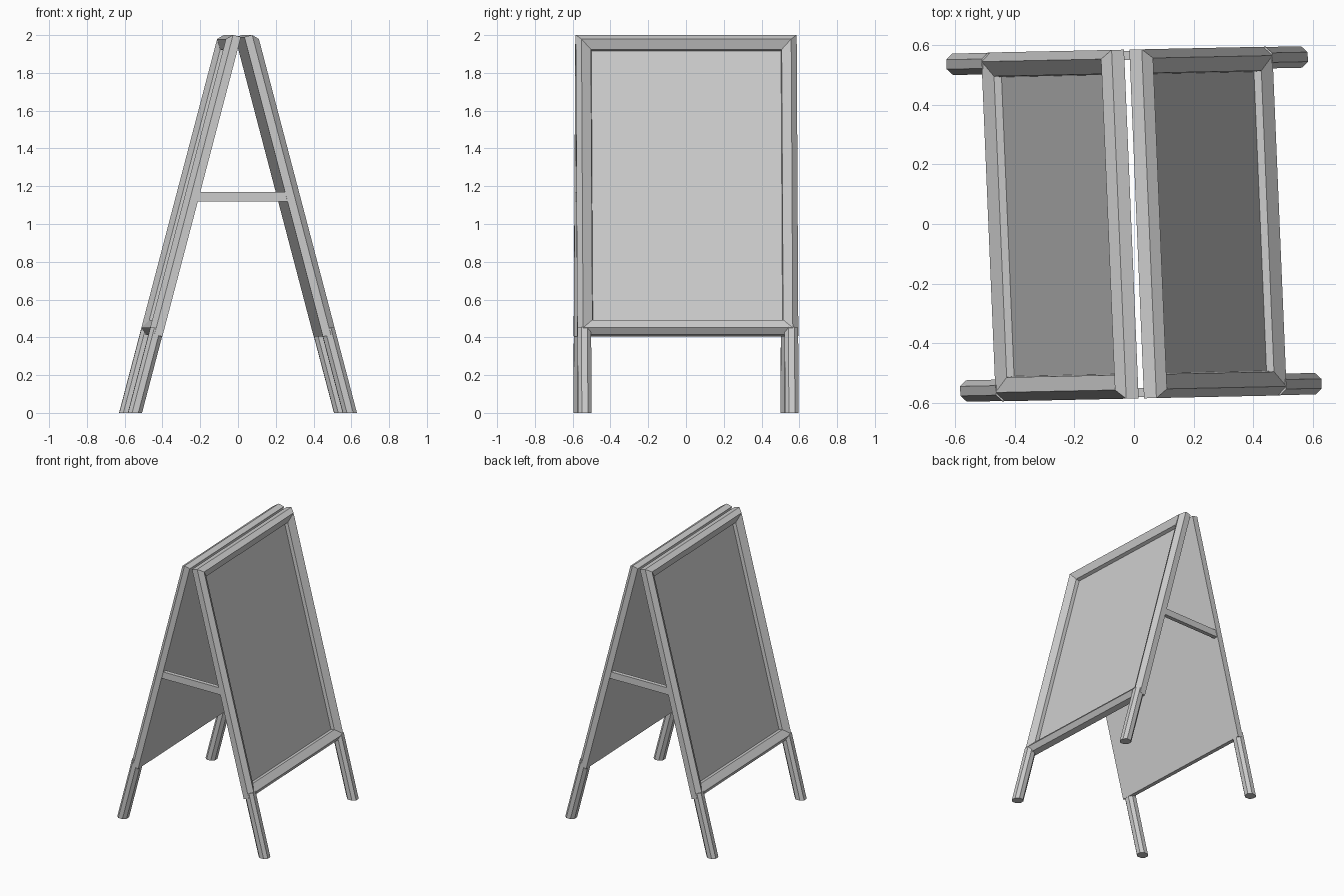
import bpy, bmesh, math
from mathutils import Matrix, Vector

if "Cube" in bpy.data.objects:
    bpy.data.objects.remove(bpy.data.objects["Cube"])

LEAN = math.radians(14.7)
C, S = math.cos(LEAN), math.sin(LEAN)
TOP_X, TOP_Z = 0.009, 1.99          # upper back corner of a board
HALF_W, LENGTH, DEPTH = 0.585, 1.64, 0.073

# the whole stand is turned and skewed slightly in plan
SKEW = Matrix(((1, -0.042, 0, 0), (0.021, 1, 0, 0), (0, 0, 1, 0), (0, 0, 0, 1)))


def slope(s, y, n):
    """Distance s down the board, y across, n outward from its back."""
    return Vector((TOP_X + s * S + n * C, y, TOP_Z - s * C + n * S))


def loft(name, rings, side):
    """Skin closed rings of points, cap both ends; side -1 turns it half round."""
    bm = bmesh.new()
    rows = [[bm.verts.new(SKEW @ Vector((p.x * side, p.y * side, p.z))) for p in r]
            for r in rings]
    for a, b in zip(rows, rows[1:]):
        for i in range(len(a)):
            j = (i + 1) % len(a)
            bm.faces.new((a[i], a[j], b[j], b[i]))
    bm.faces.new(rows[0])
    bm.faces.new(rows[-1])
    bmesh.ops.recalc_face_normals(bm, faces=bm.faces)
    me = bpy.data.meshes.new(name)
    bm.to_mesh(me)
    bm.free()
    ob = bpy.data.objects.new(name, me)
    bpy.context.collection.objects.link(ob)
    return ob


def board(name, side):
    # moulded frame section: (inset, depth), ending on the recessed panel
    section = [(0, 0), (0, 0.043), (0.03, DEPTH), (0.08, 0.045), (0.083, 0.02)]
    rings = []
    for w, n in section:
        y = HALF_W - w
        rings.append([slope(w, -y, n), slope(w, y, n),
                      slope(LENGTH - w, y, n), slope(LENGTH - w, -y, n)])
    loft(name, rings, side)


def leg(name, side, end):
    # eight-sided leg, cut level at the floor
    h, k = 0.036, 0.016
    oct_pts = [(h, k), (k, h), (-k, h), (-h, k), (-h, -k), (-k, -h), (k, -h), (h, -k)]
    top, foot = [], []
    for a, b in oct_pts:
        y, n = end * (HALF_W - 0.037) + a, DEPTH / 2 + b
        top.append(slope(LENGTH - 0.035, y, n))
        foot.append(slope((TOP_Z + n * S) / C, y, n))
    loft(name, [top, foot], side)


def brace(name, side):
    # spreader bar between the two boards
    y0, y1 = -0.58, -0.55
    rings = []
    for sx in (-1, 1):
        ring = []
        for y, z in ((y0, 1.12), (y1, 1.12), (y1, 1.17), (y0, 1.17)):
            x = TOP_X + (TOP_Z - z) * S / C + 0.005
            ring.append(Vector((sx * x, y, z)))
        rings.append(ring)
    loft(name, rings, side)


for label, side in (("right", 1), ("left", -1)):
    board(label + "_board", side)
    for end_label, end in (("a", -1), ("b", 1)):
        leg(f"{label}_leg_{end_label}", side, end)
    brace(("front" if side == 1 else "back") + "_brace", side)
